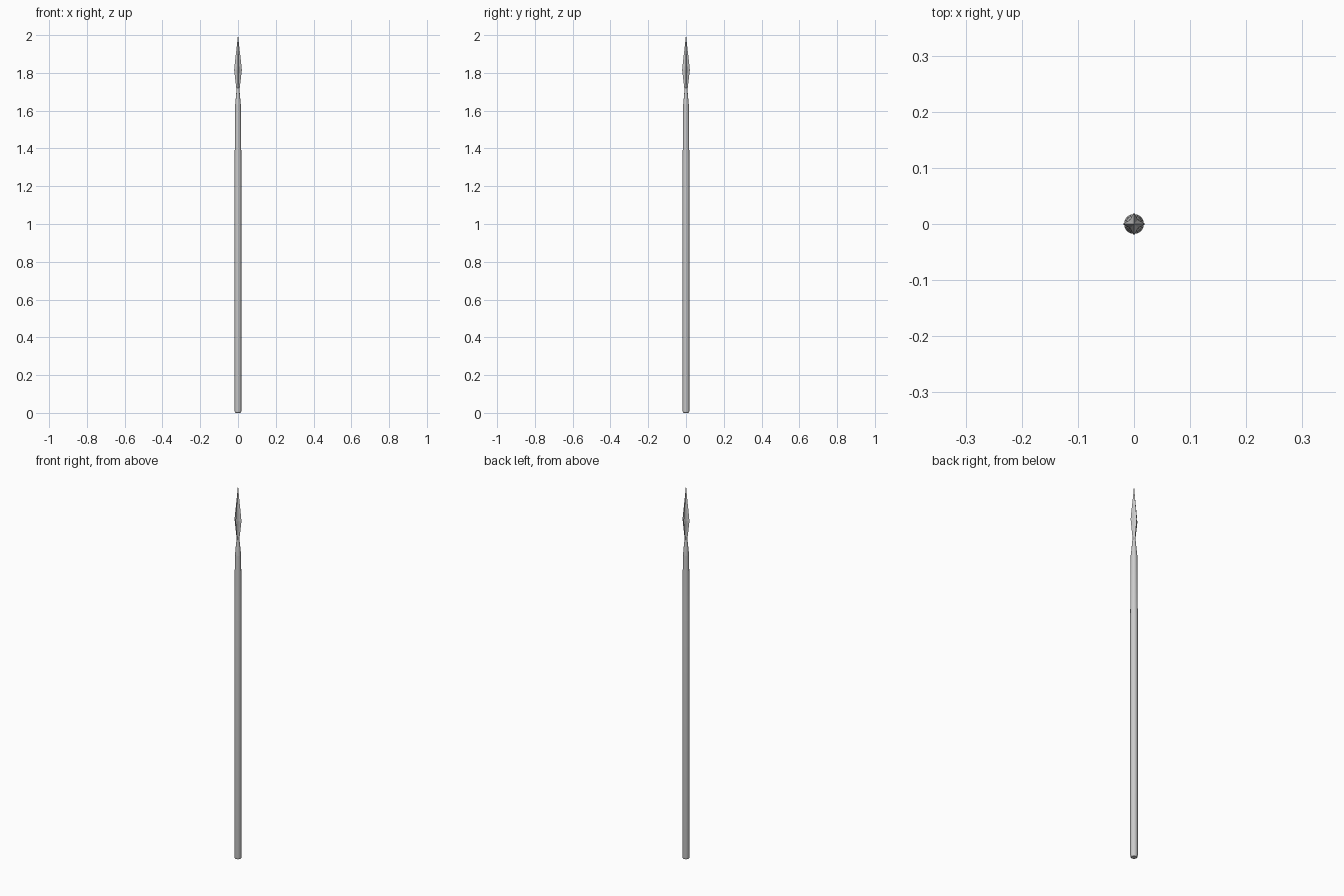
import bpy, bmesh, math

if "Cube" in bpy.data.objects:
    bpy.data.objects.remove(bpy.data.objects["Cube"])


def loft(name, rings, sides, inner=1.0, smooth=False):
    """Stack (radius, z) rings; inner < 1 makes a fluted star section."""
    bm = bmesh.new()
    loops = []
    for r, z in rings:
        loop = []
        for i in range(sides):
            a = 2 * math.pi * i / sides
            k = r * (inner if i % 2 else 1.0)
            loop.append(bm.verts.new((k * math.cos(a), k * math.sin(a), z)))
        loops.append(loop)
    for lo, hi in zip(loops, loops[1:]):
        for i in range(sides):
            j = (i + 1) % sides
            bm.faces.new((lo[i], lo[j], hi[j], hi[i]))
    bm.faces.new(loops[0][::-1])
    bm.faces.new(loops[-1])
    bmesh.ops.recalc_face_normals(bm, faces=bm.faces[:])
    mesh = bpy.data.meshes.new(name)
    bm.to_mesh(mesh)
    bm.free()
    ob = bpy.data.objects.new(name, mesh)
    bpy.context.collection.objects.link(ob)
    if smooth:
        bpy.context.view_layer.objects.active = ob
        ob.select_set(True)
        bpy.ops.object.shade_smooth_by_angle(angle=math.radians(30))
        ob.select_set(False)
    return ob


# Shaft with a rounded butt, slightly slimmer near the head
loft("shaft", [(0.013, 0), (0.0165, 0.004), (0.0178, 0.012), (0.0178, 1.31),
               (0.0155, 1.63)], 16, smooth=True)

# Socket narrowing to the neck of the head
loft("socket", [(0.0155, 1.61), (0.015, 1.63), (0.0105, 1.68), (0.007, 1.715),
                (0.007, 1.725)], 16, smooth=True)

# Four-edged blade with hollow faces
loft("blade", [(0.007, 1.705), (0.0145, 1.765), (0.0205, 1.815), (0.0165, 1.855),
               (0.007, 1.935), (0.0004, 2.0)], 8, inner=0.5)
